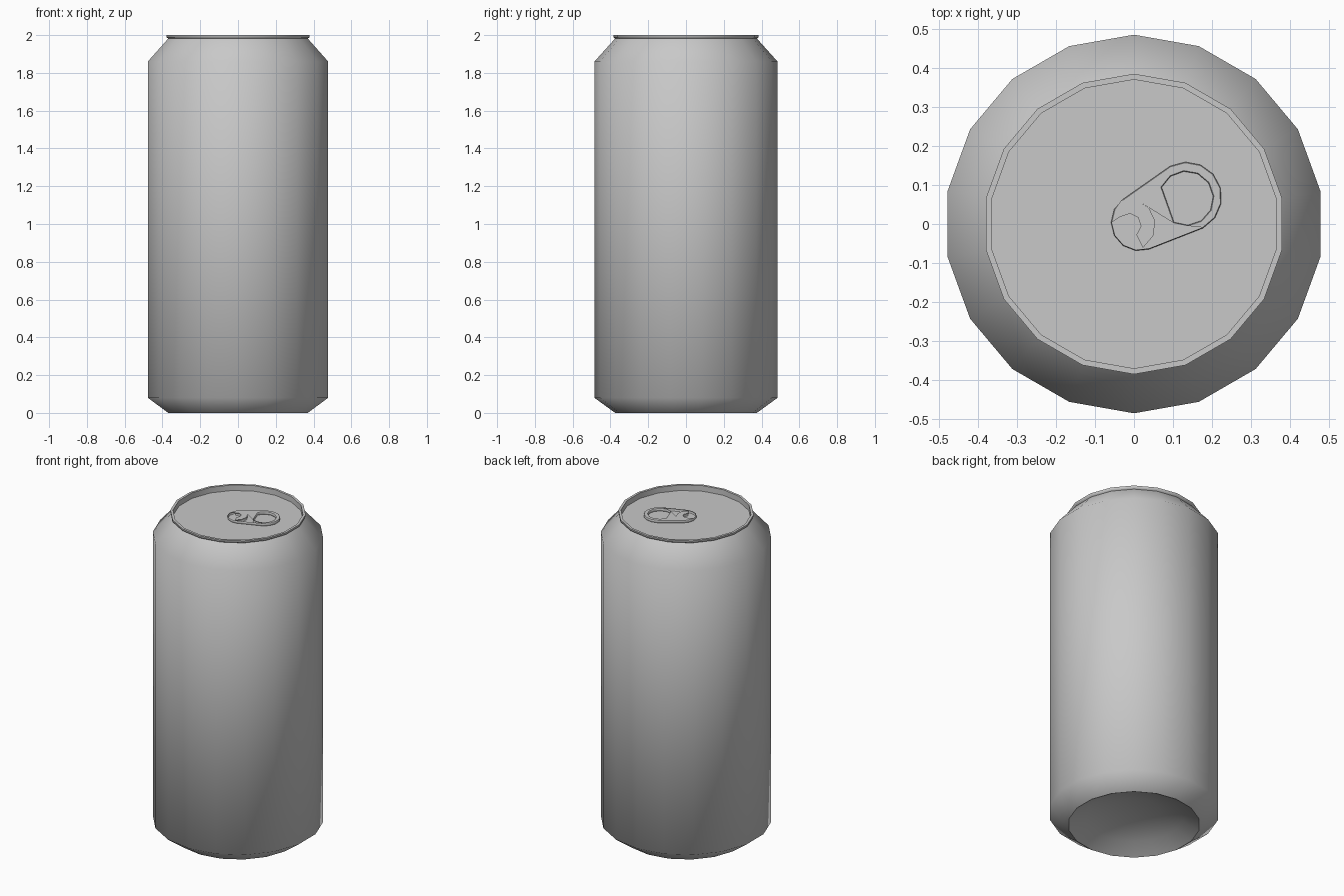
import bpy
import bmesh
from math import sin, cos, radians, tau

SIDES = 18

cube = bpy.data.objects.get("Cube")
if cube:
    bpy.data.objects.remove(cube, do_unlink=True)

metal = bpy.data.materials.new("grey_metal")
metal.use_nodes = True
grey = (0.58, 0.58, 0.58, 1)
metal.diffuse_color = grey
metal.node_tree.nodes["Principled BSDF"].inputs["Base Color"].default_value = grey


def select_only(obj):
    bpy.ops.object.select_all(action="DESELECT")
    obj.select_set(True)
    bpy.context.view_layer.objects.active = obj


def lathe(name, profile):
    """Revolve (radius, height) points; a zero radius closes to a point."""
    bm = bmesh.new()
    rings = []
    for radius, z in profile:
        if radius == 0:
            rings.append([bm.verts.new((0, 0, z))] * SIDES)
        else:
            rings.append([bm.verts.new((radius * sin(tau * i / SIDES),
                                        radius * cos(tau * i / SIDES), z))
                          for i in range(SIDES)])
    for low, high in zip(rings, rings[1:]):
        for i in range(SIDES):
            j = (i + 1) % SIDES
            corners = dict.fromkeys((low[j], low[i], high[i], high[j]))
            bm.faces.new(list(corners))
    mesh = bpy.data.meshes.new(name)
    bm.to_mesh(mesh)
    bm.free()
    mesh.materials.append(metal)
    obj = bpy.data.objects.new(name, mesh)
    bpy.context.collection.objects.link(obj)
    select_only(obj)
    bpy.ops.object.shade_smooth_by_angle(angle=radians(60))
    return obj


def arc(cx, cy, radius, start, end, steps):
    """Points on an arc, angles in degrees."""
    angles = [radians(start + (end - start) * i / steps) for i in range(steps + 1)]
    return [(cx + radius * cos(a), cy + radius * sin(a)) for a in angles]


def plate(name, outlines, z, half_thickness, bevel):
    """Flat plate from an outer outline followed by hole outlines."""
    curve = bpy.data.curves.new(name, "CURVE")
    curve.dimensions = "2D"
    curve.fill_mode = "BOTH"
    curve.extrude = half_thickness - bevel
    curve.bevel_depth = bevel
    curve.bevel_resolution = 0
    curve.offset = -bevel
    for points in outlines:
        spline = curve.splines.new("POLY")
        spline.points.add(len(points) - 1)
        for point, (x, y) in zip(spline.points, points):
            point.co = (x, y, 0, 1)
        spline.use_cyclic_u = True
    curve.materials.append(metal)
    obj = bpy.data.objects.new(name, curve)
    obj.location.z = z
    bpy.context.collection.objects.link(obj)
    select_only(obj)
    bpy.ops.object.convert(target="MESH")
    return obj


# Outer wall with chamfered foot, sloped shoulder and rolled rim
lathe("can_body", [(0.375, 0), (0.485, 0.08), (0.485, 1.86), (0.375, 1.982),
                   (0.385, 1.988), (0.385, 2), (0.37, 2), (0.37, 1.965)])

# Recessed flat lid
lathe("lid", [(0.37, 1.965), (0, 1.965)])

# Hollow underside
lathe("base_dome", [(0, 0.1), (0.15, 0.088), (0.28, 0.052), (0.375, 0)])

# Pull tab: tapered outline, finger hole and crescent slot
outline = arc(0.135, 0.069, 0.09, -62, 118, 7) + arc(0.014, 0.004, 0.073, 125, 290, 6)
finger_hole = arc(0.134, 0.066, 0.069, -117, 156, 9)
slot = arc(-0.012, -0.003, 0.065, 107, -57, 5) + arc(-0.012, -0.003, 0.032, -50, 130, 4)
plate("pull_tab", [outline, finger_hole, slot], 1.973, 0.008, 0.002)
